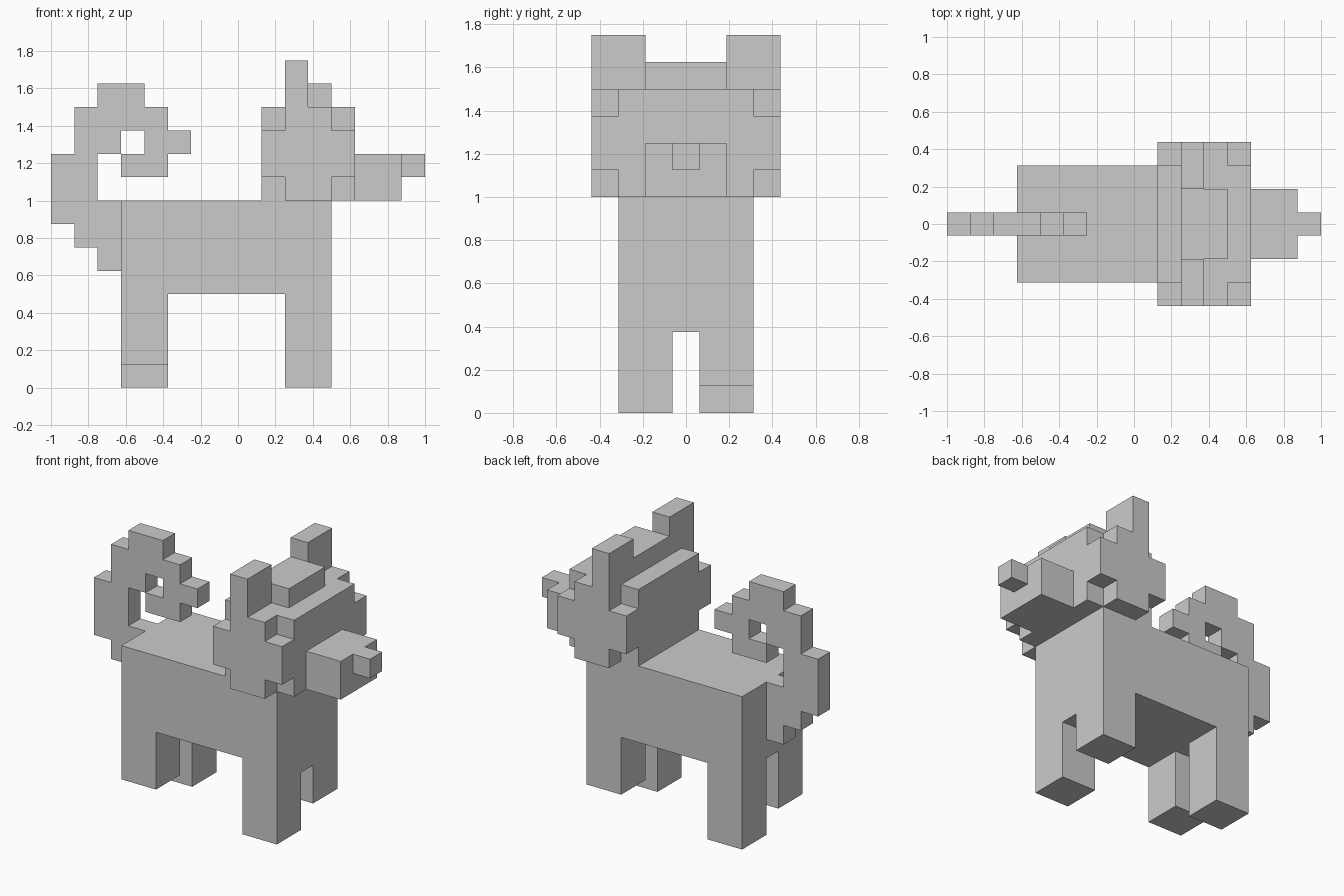
import bpy, bmesh

if "Cube" in bpy.data.objects:
    bpy.data.objects.remove(bpy.data.objects["Cube"])

U = 0.125  # size of one block


def finish(name, bm):
    bmesh.ops.recalc_face_normals(bm, faces=bm.faces)
    bmesh.ops.scale(bm, vec=(U, U, U), verts=bm.verts)
    mesh = bpy.data.meshes.new(name)
    bm.to_mesh(mesh)
    bm.free()
    obj = bpy.data.objects.new(name, mesh)
    bpy.context.collection.objects.link(obj)
    return obj


def box(name, x, y, z):
    """Box from (min, max) pairs in blocks."""
    bm = bmesh.new()
    bmesh.ops.create_cube(bm, size=1)
    for v in bm.verts:
        v.co = [p[c > 0] for p, c in zip((x, y, z), v.co)]
    return finish(name, bm)


def slab(name, rows, x0, top, y0, y1):
    """Side-view block pattern extruded from y0 to y1."""
    bm = bmesh.new()
    for r, row in enumerate(rows):
        for c, cell in enumerate(row):
            if cell == "#":
                x, z = x0 + c, top - r
                bm.faces.new([bm.verts.new((px, y0, pz)) for px, pz in
                              ((x, z), (x, z - 1), (x + 1, z - 1), (x + 1, z))])
    bmesh.ops.remove_doubles(bm, verts=bm.verts, dist=0.001)
    ext = bmesh.ops.extrude_face_region(bm, geom=bm.faces[:])
    bmesh.ops.translate(bm, vec=(0, y1 - y0, 0),
                        verts=[g for g in ext["geom"] if isinstance(g, bmesh.types.BMVert)])
    return finish(name, bm)


# Body and chest between the front legs
box("body", (-5, 4), (-2.5, 2.5), (4, 8))
box("chest", (2, 4), (-0.5, 0.5), (3, 4))

# Legs in a walking pose: one diagonal pair is lifted by a block
for side, s in (("right", -1), ("left", 1)):
    y = sorted((0.5 * s, 2.5 * s))
    box("front_leg_" + side, (2, 4), y, (0 if s < 0 else 1, 4))
    box("back_leg_" + side, (-5, -3), y, (1 if s < 0 else 0, 4))

    # Cheeks with notched corners, and ears
    yc = sorted((2.5 * s, 3.5 * s))
    slab("cheek_" + side, [".##.", "####", "####", ".##."], 1, 12, *yc)
    box("ear_" + side, (2, 3), sorted((1.5 * s, 3.5 * s)), (12, 14))

# Head, forelock, snout, nose
box("head", (1, 5), (-2.5, 2.5), (8, 12))
box("forelock", (2, 4), (-1.5, 1.5), (12, 13))
box("snout", (5, 7), (-1.5, 1.5), (8, 10))
box("nose", (7, 8), (-0.5, 0.5), (9, 10))

# Curled tail
slab("tail", ["..##..",
              ".####.",
              ".##.##",
              "##.##.",
              "##....",
              "###...",
              ".##...",
              "..#..."], -8, 13, -0.5, 0.5)
